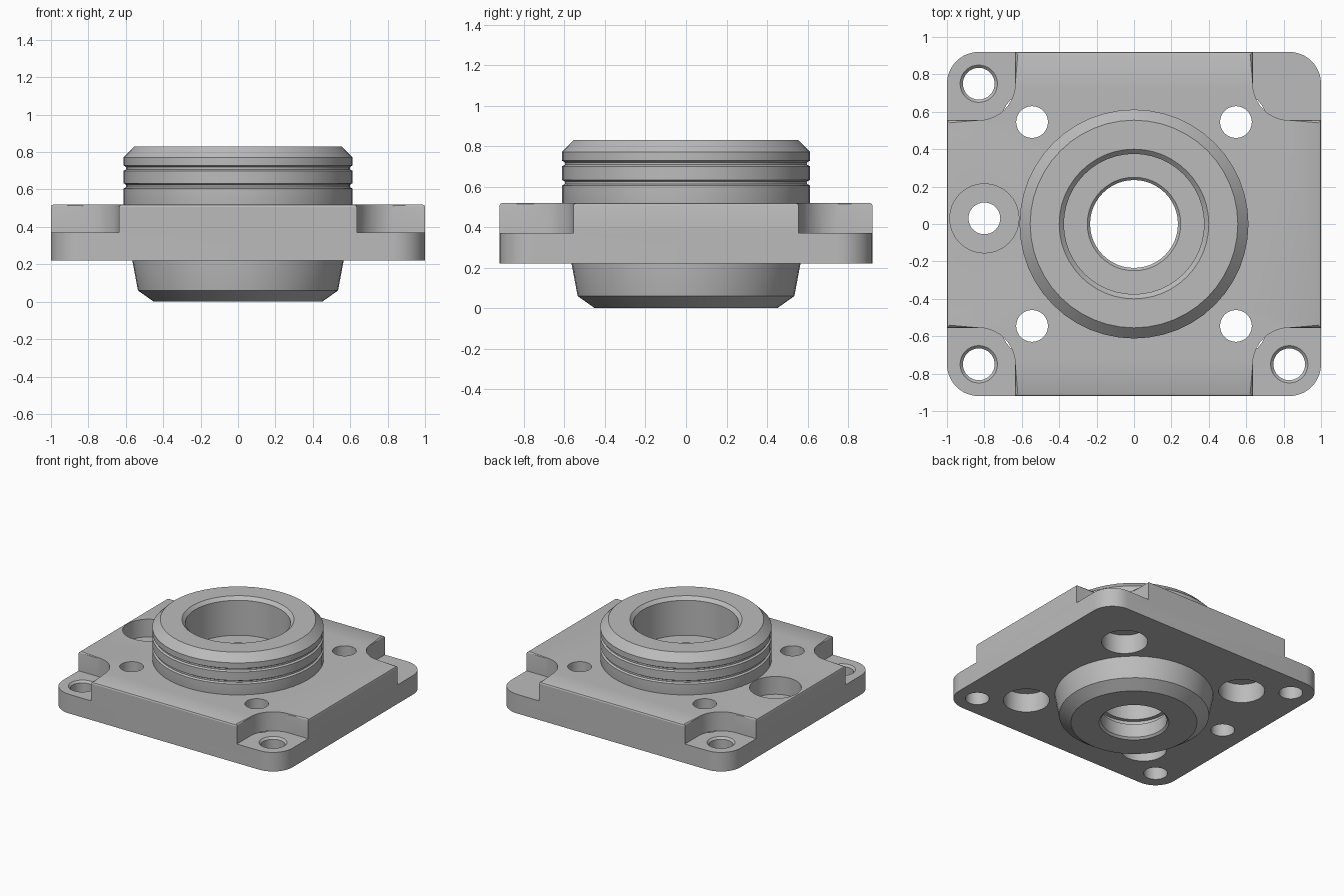
import bpy, bmesh
from math import sin, cos, pi

if "Cube" in bpy.data.objects:
    bpy.data.objects.remove(bpy.data.objects["Cube"])

metal = bpy.data.materials.new("machined_grey")
metal.use_nodes = True
metal.diffuse_color = (0.5, 0.5, 0.5, 1)
metal.node_tree.nodes["Principled BSDF"].inputs["Base Color"].default_value = (0.5, 0.5, 0.5, 1)

QUADRANTS = [(1, 1), (-1, 1), (-1, -1), (1, -1)]
HALF_X, HALF_Y = 1.0, 0.92
BOTTOM, STEP, TOP = 0.22, 0.37, 0.52
BOLT_X, BOLT_Y = 0.83, 0.75


def finish(bm, name):
    bmesh.ops.recalc_face_normals(bm, faces=bm.faces[:])
    mesh = bpy.data.meshes.new(name)
    bm.to_mesh(mesh)
    bm.free()
    mesh.materials.append(metal)
    obj = bpy.data.objects.new(name, mesh)
    bpy.context.collection.objects.link(obj)
    return obj


def lathe(bm, profile, x=0, y=0, sides=32, ring=False):
    """Revolve (radius, z) points about a vertical axis at x, y."""
    rings = [[bm.verts.new((x + r * cos(2 * pi * i / sides), y + r * sin(2 * pi * i / sides), z))
              for i in range(sides)] for r, z in profile]
    for a, b in zip(rings, rings[1:] + (rings[:1] if ring else [])):
        for i in range(sides):
            j = (i + 1) % sides
            bm.faces.new((a[i], a[j], b[j], b[i]))
    if not ring:
        bm.faces.new(rings[0])
        bm.faces.new(rings[-1])


def outline(quarter):
    """Mirror a quarter outline into all four quadrants."""
    points = []
    for sx, sy in QUADRANTS:
        part = [(sx * x, sy * y) for x, y in quarter]
        points += part if sx * sy > 0 else part[::-1]
    return points


def prism(name, points, z0, z1, bevel_z):
    """Extrude an outline and round the rim at bevel_z."""
    bm = bmesh.new()
    low = [bm.verts.new((x, y, z0)) for x, y in points]
    high = [bm.verts.new((x, y, z1)) for x, y in points]
    bm.faces.new(low[::-1])
    bm.faces.new(high)
    for i in range(len(points)):
        j = (i + 1) % len(points)
        bm.faces.new((low[i], low[j], high[j], high[i]))
    rim = [e for e in bm.edges if all(abs(v.co.z - bevel_z) < 1e-4 for v in e.verts)]
    bmesh.ops.bevel(bm, geom=rim, offset=0.014, segments=2, profile=0.5, affect='EDGES')
    return finish(bm, name)


def arc(cx, cy, r, start, end, steps=10):
    return [(cx + r * cos(start + (end - start) * i / steps),
             cy + r * sin(start + (end - start) * i / steps)) for i in range(steps + 1)]


def combine(target, tool, operation):
    mod = target.modifiers.new(operation.lower(), 'BOOLEAN')
    mod.operation, mod.solver, mod.object = operation, 'EXACT', tool
    bpy.context.view_layer.objects.active = target
    bpy.ops.object.modifier_apply(modifier=mod.name)
    bpy.data.objects.remove(tool)


# Rounded base plate and the cross-shaped upper plate with corner pockets
corner = 0.17
flange = prism("mounting_flange",
               outline(arc(HALF_X - corner, HALF_Y - corner, corner, 0, pi / 2)),
               BOTTOM, STEP, BOTTOM)
pocket = [(HALF_X, BOLT_Y - 0.195)] + arc(BOLT_X, BOLT_Y, 0.195, -pi / 2, -pi) \
    + [(BOLT_X - 0.195, HALF_Y)]
upper = prism("upper_plate", outline(pocket), STEP, TOP, TOP)
combine(flange, upper, 'UNION')

# Holes: hub seat, mounting holes counterbored below, corner bolts, side port
cut = bmesh.new()
lathe(cut, [(0.5, 0.1), (0.5, 0.7)], sides=48)
for sx, sy in QUADRANTS:
    lathe(cut, [(0.165, 0.1), (0.165, STEP), (0.085, STEP), (0.085, 0.7)],
          sx * 0.545, sy * 0.545)
    if (sx, sy) != (1, 1):
        lathe(cut, [(0.085, 0.1), (0.085, STEP - 0.015), (0.1, STEP), (0.1, 0.7)],
              sx * BOLT_X, sy * BOLT_Y)
lathe(cut, [(0.085, 0.1), (0.085, 0.38), (0.185, 0.38), (0.185, 0.7)], -0.8, 0.03)
combine(flange, finish(cut, "hole_cutter"), 'DIFFERENCE')

# Hub: tapered spigot below, grooved collar above, stepped bore inside
outer = [(0.45, 0), (0.535, 0.06), (0.565, BOTTOM), (0.565, 0.3), (0.612, 0.45)]
for z in (0.605, 0.7):
    outer += [(0.612, z), (0.598, z + 0.008), (0.598, z + 0.02), (0.612, z + 0.028)]
outer += [(0.612, 0.772), (0.555, 0.83)]
bore = [(0.4, 0.83), (0.375, 0.805), (0.375, 0.53), (0.25, 0.53), (0.235, 0.515),
        (0.235, 0.16), (0.265, 0.16), (0.265, 0.12), (0.235, 0.12), (0.235, 0.015), (0.25, 0)]
bm = bmesh.new()
lathe(bm, outer + bore, sides=48, ring=True)
hub = finish(bm, "hub")

# Smooth curved walls, crisp machined edges
for obj in (flange, hub):
    bpy.ops.object.select_all(action='DESELECT')
    obj.select_set(True)
    bpy.context.view_layer.objects.active = obj
    bpy.ops.object.shade_smooth_by_angle(angle=pi / 8)
